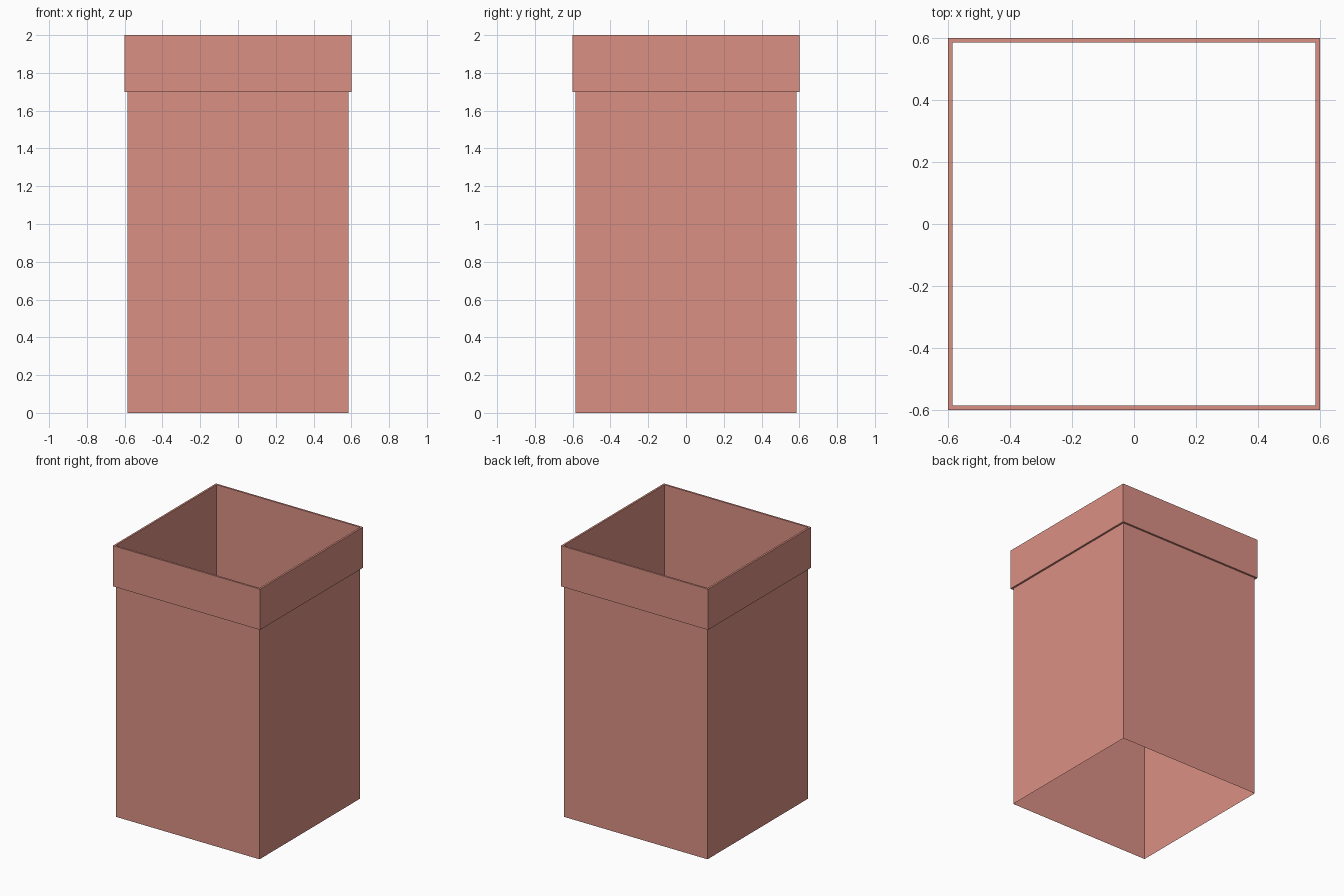
import bpy, bmesh

if "Cube" in bpy.data.objects:
    bpy.data.objects.remove(bpy.data.objects["Cube"])

mat = bpy.data.materials.new("terracotta")
mat.diffuse_color = (0.70, 0.28, 0.23, 1)
mat.use_nodes = True
mat.node_tree.nodes["Principled BSDF"].inputs["Base Color"].default_value = mat.diffuse_color

INNER, OUTER = 0.586, 0.6
CORNERS = [(1, -1), (1, 1), (-1, 1), (-1, -1)]


def square_sweep(name, profile, closed=False):
    """Sweep a (half width, height) profile around a square."""
    bm = bmesh.new()
    rings = [[bm.verts.new((sx * r, sy * r, z)) for sx, sy in CORNERS]
             for r, z in profile]
    pairs = list(zip(rings, rings[1:]))
    if closed:
        pairs.append((rings[-1], rings[0]))
    for low, high in pairs:
        for i in range(4):
            j = (i + 1) % 4
            bm.faces.new((low[i], low[j], high[j], high[i]))
    mesh = bpy.data.meshes.new(name)
    bm.to_mesh(mesh)
    bm.free()
    mesh.materials.append(mat)
    obj = bpy.data.objects.new(name, mesh)
    bpy.context.collection.objects.link(obj)
    return obj


# Thin shaft, open at both ends
square_sweep("shaft", [(INNER, 0), (INNER, 1.7)])

# Slightly wider collar around the top
square_sweep("collar", [(INNER, 1.7), (OUTER, 1.7), (OUTER, 2), (INNER, 2)], closed=True)
